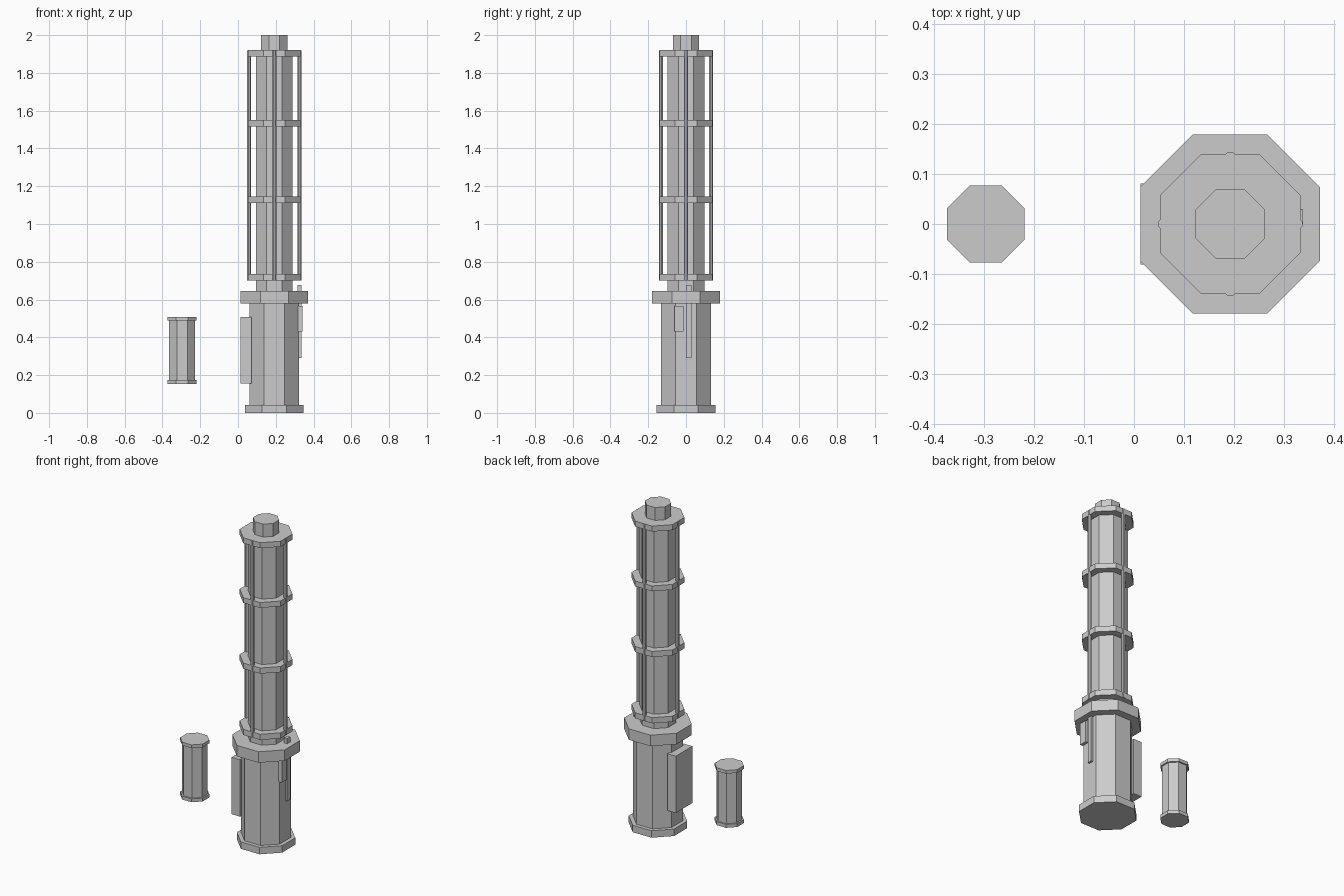
import bpy
from math import cos, sin, pi

if "Cube" in bpy.data.objects:
    bpy.data.objects.remove(bpy.data.objects["Cube"])

CX = 0.192   # axis of the main column
SX = -0.296  # axis of the separate canister


def octagon(name, x, y, apothem, z0, z1):
    """Eight-sided prism with flat sides facing the axes."""
    bpy.ops.mesh.primitive_cylinder_add(
        vertices=8, radius=apothem / cos(pi / 8), depth=z1 - z0,
        location=(x, y, (z0 + z1) / 2), rotation=(0, 0, pi / 8))
    bpy.context.object.name = name


def box(name, x0, x1, y0, y1, z0, z1):
    bpy.ops.mesh.primitive_cube_add(
        size=1, location=((x0 + x1) / 2, (y0 + y1) / 2, (z0 + z1) / 2))
    ob = bpy.context.object
    ob.name = name
    ob.scale = (x1 - x0, y1 - y0, z1 - z0)


# Lower handle: foot, grip and collar
octagon("base_foot", CX, 0, 0.155, 0, 0.043)
octagon("grip_body", CX, 0, 0.132, 0.043, 0.578)
octagon("collar", CX, 0, 0.179, 0.578, 0.646)

# Upper barrel and tip
octagon("barrel", CX, 0, 0.097, 0.646, 1.90)
octagon("tip", CX, 0, 0.069, 1.92, 2.0)

# Rings around the barrel
for i, (z0, z1) in enumerate([(0.70, 0.735), (1.11, 1.145),
                              (1.517, 1.55), (1.886, 1.92)]):
    octagon(f"barrel_ring_{i + 1}", CX, 0, 0.14, z0, z1)

# Four thin rods running through the rings
for i in range(4):
    a = i * pi / 2
    octagon(f"cage_rod_{i + 1}", CX + 0.133 * cos(a), 0.133 * sin(a),
            0.011, 0.702, 1.918)

# Side mount, switch and slide strip on the grip
box("side_mount", 0.013, 0.071, -0.081, 0.081, 0.155, 0.507)
box("switch", 0.30, 0.342, -0.06, -0.012, 0.43, 0.567)
box("slide_strip", 0.316, 0.337, 0.0, 0.03, 0.29, 0.678)

# Separate canister with end caps
octagon("canister_body", SX, 0, 0.068, 0.174, 0.488)
octagon("canister_bottom_cap", SX, 0, 0.077, 0.153, 0.174)
octagon("canister_top_cap", SX, 0, 0.077, 0.488, 0.508)
